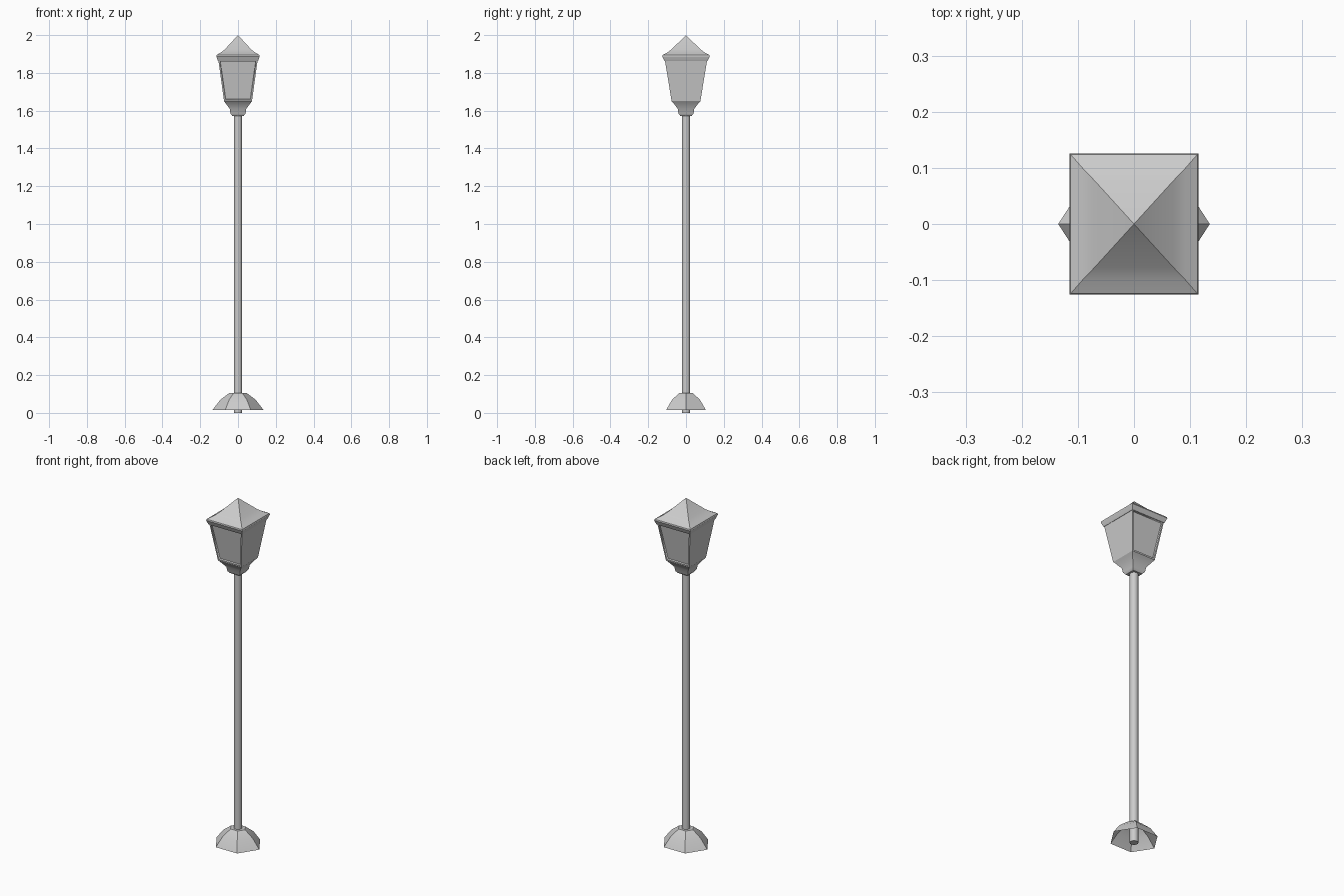
import bpy, bmesh, math

old = bpy.data.objects.get("Cube")
if old:
    bpy.data.objects.remove(old, do_unlink=True)

grey = bpy.data.materials.new("painted_grey")
grey.use_nodes = True
COLOUR = (0.6, 0.6, 0.6, 1)
grey.diffuse_color = COLOUR
grey.node_tree.nodes["Principled BSDF"].inputs["Base Color"].default_value = COLOUR


def loft(name, sides, rings, turn=0, bottom=True, top=True, smooth=30):
    """Stack of polygon rings (half width x, half width y, height)."""
    bm = bmesh.new()
    grow = math.sqrt(2) if sides == 4 else 1
    loops = []
    for rx, ry, z in rings:
        loop = []
        for i in range(sides):
            a = turn + math.tau * i / sides
            loop.append(bm.verts.new((rx * grow * math.cos(a), ry * grow * math.sin(a), z)))
        loops.append(loop)
    for low, high in zip(loops, loops[1:]):
        for i in range(sides):
            j = (i + 1) % sides
            bm.faces.new((low[i], low[j], high[j], high[i]))
    if bottom:
        bm.faces.new(loops[0][::-1])
    if top:
        bm.faces.new(loops[-1])
    bmesh.ops.remove_doubles(bm, verts=bm.verts, dist=0.0001)
    mesh = bpy.data.meshes.new(name)
    bm.to_mesh(mesh)
    bm.free()
    mesh.materials.append(grey)
    obj = bpy.data.objects.new(name, mesh)
    bpy.context.collection.objects.link(obj)
    bpy.ops.object.select_all(action="DESELECT")
    obj.select_set(True)
    bpy.context.view_layer.objects.active = obj
    bpy.ops.object.shade_smooth_by_angle(angle=math.radians(smooth))
    return obj


QUARTER = math.pi / 4

# Hollow six-sided foot and round pole
loft("base_dome", 6, [(0.135, 0.121, 0.016), (0.093, 0.085, 0.07), (0.045, 0.04, 0.106)],
     bottom=False)
loft("pole", 16, [(0.022, 0.022, 0), (0.022, 0.022, 1.58)])

# Square collar under the lantern
loft("collar", 4, [(0.03, 0.03, 1.572), (0.04, 0.04, 1.585), (0.044, 0.044, 1.61),
                   (0.068, 0.068, 1.642), (0.074, 0.076, 1.65)], QUARTER)

# Tapered lantern with recessed front and back panes
lantern = loft("lantern_body", 4, [(0.074, 0.076, 1.65), (0.104, 0.112, 1.868)], QUARTER)
bm = bmesh.new()
bm.from_mesh(lantern.data)
panes = [f for f in bm.faces if abs(f.normal.y) > 0.8]
bmesh.ops.inset_individual(bm, faces=panes, thickness=0.011)
bmesh.ops.inset_individual(bm, faces=panes, thickness=0.003, depth=-0.008)
bm.to_mesh(lantern.data)
bm.free()

# Overhanging trim and flared roof
loft("eave_trim", 4, [(0.105, 0.114, 1.862), (0.109, 0.118, 1.87), (0.115, 0.126, 1.888)], QUARTER)
loft("roof", 4, [(0.115, 0.126, 1.888), (0.113, 0.124, 1.895), (0.092, 0.1, 1.907),
                 (0.07, 0.077, 1.924), (0, 0, 2)], QUARTER, top=False)
